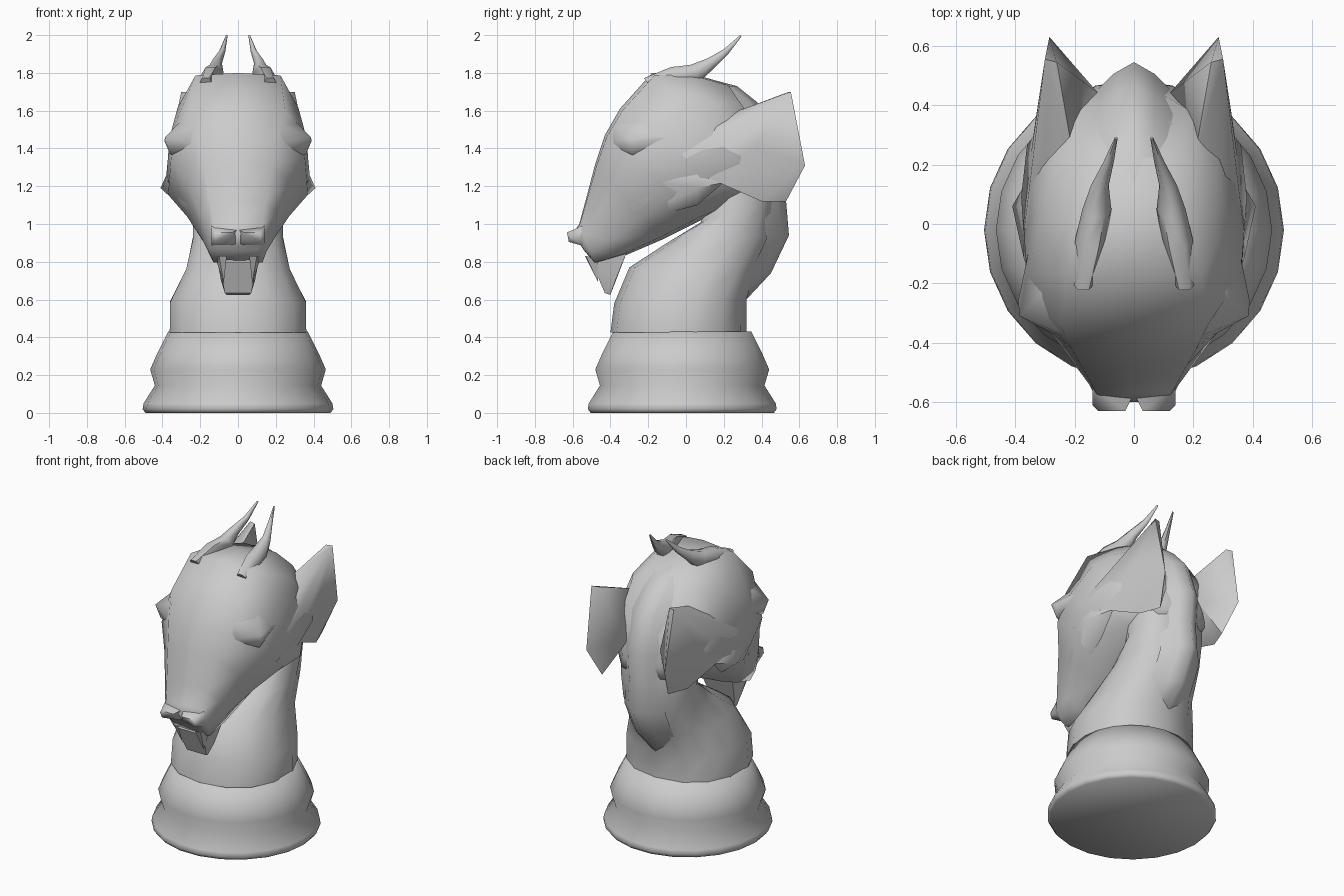
import bpy, bmesh, math
from math import sin, cos, pi


def finish(bm, name, angle=35, mirror=False):
    bmesh.ops.recalc_face_normals(bm, faces=bm.faces)
    me = bpy.data.meshes.new(name)
    bm.to_mesh(me)
    bm.free()
    ob = bpy.data.objects.new(name, me)
    bpy.context.collection.objects.link(ob)
    bpy.ops.object.select_all(action='DESELECT')
    ob.select_set(True)
    bpy.context.view_layer.objects.active = ob
    bpy.ops.object.shade_smooth_by_angle(angle=math.radians(angle))
    if mirror:
        ob.modifiers.new("Mirror", 'MIRROR')
    return ob


def loft(name, rings, angle=35, mirror=False):
    bm = bmesh.new()
    vs = [[bm.verts.new(p) for p in r] for r in rings]
    n = len(vs[0])
    for a, b in zip(vs, vs[1:]):
        for i in range(n):
            bm.faces.new((a[i], a[(i + 1) % n], b[(i + 1) % n], b[i]))
    bm.faces.new(vs[0])
    bm.faces.new(vs[-1])
    return finish(bm, name, angle, mirror)


def hull(name, pts, angle=25, mirror=True):
    bm = bmesh.new()
    for p in pts:
        bm.verts.new(p)
    res = bmesh.ops.convex_hull(bm, input=bm.verts)
    junk = [v for v in res["geom_interior"] if isinstance(v, bmesh.types.BMVert)]
    if junk:
        bmesh.ops.delete(bm, geom=junk, context='VERTS')
    return finish(bm, name, angle, mirror)


def both(pts):
    return [(s * x, y, z) for x, y, z in pts for s in (1, -1)]


# Turned base
profile = [(.49, 0), (.505, .02), (.5, .05), (.44, .145), (.465, .23), (.43, .31), (.37, .43)]
loft("base", [[(r * cos(2 * pi * i / 22), -.02 + r * sin(2 * pi * i / 22), z)
               for i in range(22)] for r, z in profile], 70)

# Neck: (front y, z), (back y, z), half width
neck = [(-.40, .425, .32, .425, .37), (-.38, .58, .32, .6, .367), (-.30, .77, .39, .75, .28),
        (-.10, .90, .47, .94, .245), (.08, 1.01, .47, 1.12, .24), (.08, 1.25, .47, 1.35, .23),
        (.08, 1.5, .38, 1.58, .18), (.08, 1.7, .22, 1.72, .1)]
rings = []
for fy, fz, by, bz, w in neck:
    ring = []
    for i in range(14):
        a = 2 * pi * i / 14
        s = math.copysign(abs(sin(a)) ** .9, sin(a))
        t = (1 - math.copysign(abs(cos(a)) ** .9, cos(a))) / 2
        ring.append((w * s, fy + (by - fy) * t, fz + (bz - fz) * t))
    rings.append(ring)
loft("neck", rings, 60)

# Mane ridge down the back of the neck
ridge = [(.31, .59), (.45, .74), (.545, .94), (.53, 1.12), (.545, 1.32), (.47, 1.54),
         (.37, 1.65), (.27, 1.73), (.08, 1.78)]
loft("mane_ridge", [[(.15, y - .12, z - .02), (.07, y - .04, z), (0, y, z),
                     (-.07, y - .04, z), (-.15, y - .12, z - .02)] for y, z in ridge], 60)

# Head: face point (y, z), jaw point (y, z), half widths from face to jaw
head = [(-.60, .95, -.54, .86, .11, .13, .13, .10),
        (-.565, 1.0, -.48, .79, .13, .15, .15, .13),
        (-.53, 1.13, -.33, .83, .15, .20, .19, .14),
        (-.48, 1.32, -.12, .92, .18, .27, .27, .16),
        (-.43, 1.47, .08, 1.02, .21, .355, .37, .19),
        (-.35, 1.61, .28, 1.10, .25, .36, .38, .20),
        (-.18, 1.80, .46, 1.14, .225, .32, .36, .16),
        (.02, 1.80, .48, 1.22, .16, .28, .30, .13),
        (.22, 1.74, .44, 1.42, .12, .2, .2, .1)]
rings = []
for fy, fz, by, bz, *ws in head:
    half = [(w, fy + (by - fy) * t, fz + (bz - fz) * t)
            for w, t in zip(ws, (.02, .28, .70, .97))]
    rings.append([(0, fy, fz)] + half + [(0, by, bz)] + [(-x, y, z) for x, y, z in reversed(half)])
loft("head", rings, 75)

# Nostrils
hull("nostril", [(.03, -.63, .955), (.12, -.63, .955), (.14, -.61, .93), (.12, -.62, .905),
                 (.02, -.60, .91), (.005, -.58, .97), (.14, -.55, .99), (.14, -.53, .88),
                 (.005, -.53, .88)], 70)

# Lower jaw and fangs
hull("lower_jaw", both([(.10, -.50, .80), (.07, -.43, .635), (.06, -.40, .625),
                        (.09, -.375, .70), (.12, -.31, .86), (.12, -.45, .88)]), 40, False)
hull("fang", [(.06, -.535, .83), (.10, -.53, .83), (.12, -.47, .82), (.075, -.465, .69)], 20)

# Brow ridge and the fin along the cheek
hull("brow", [(.22, -.40, 1.42), (.22, -.38, 1.53), (.385, -.31, 1.46), (.39, -.26, 1.44),
              (.36, -.29, 1.37), (.34, -.02, 1.46), (.28, -.25, 1.33), (.30, -.22, 1.55)], 60)
hull("cheek_fin", [(.18, -.46, 1.04), (.17, -.42, .97), (.29, -.24, 1.10), (.37, -.12, 1.22),
                   (.41, .06, 1.19), (.37, .06, 1.28), (.30, .06, 1.10), (.33, .20, 1.22)], 60)

# Ears
hull("ear", [(.30, .555, 1.70), (.26, .545, 1.70), (.285, .63, 1.31), (.24, .53, 1.12),
             (.12, .44, 1.34), (.37, -.02, 1.37), (.37, .08, 1.26), (.33, .36, 1.40),
             (.29, .40, 1.12), (.20, .20, 1.57), (.31, .06, 1.47)], 45)

# Horns, swelling into a low ridge along the crown
horn = [(.17, -.20, 1.74, .05), (.145, -.05, 1.785, .07), (.125, .05, 1.80, .065),
        (.115, .13, 1.85, .04), (.085, .21, 1.91, .023), (.06, .29, 1.996, .007)]
loft("horn", [[(x + .75 * r * cos(i * pi / 3), y - .5 * r * sin(i * pi / 3),
                z + .75 * r * sin(i * pi / 3)) for i in range(6)] for x, y, z, r in horn],
     65, True)
